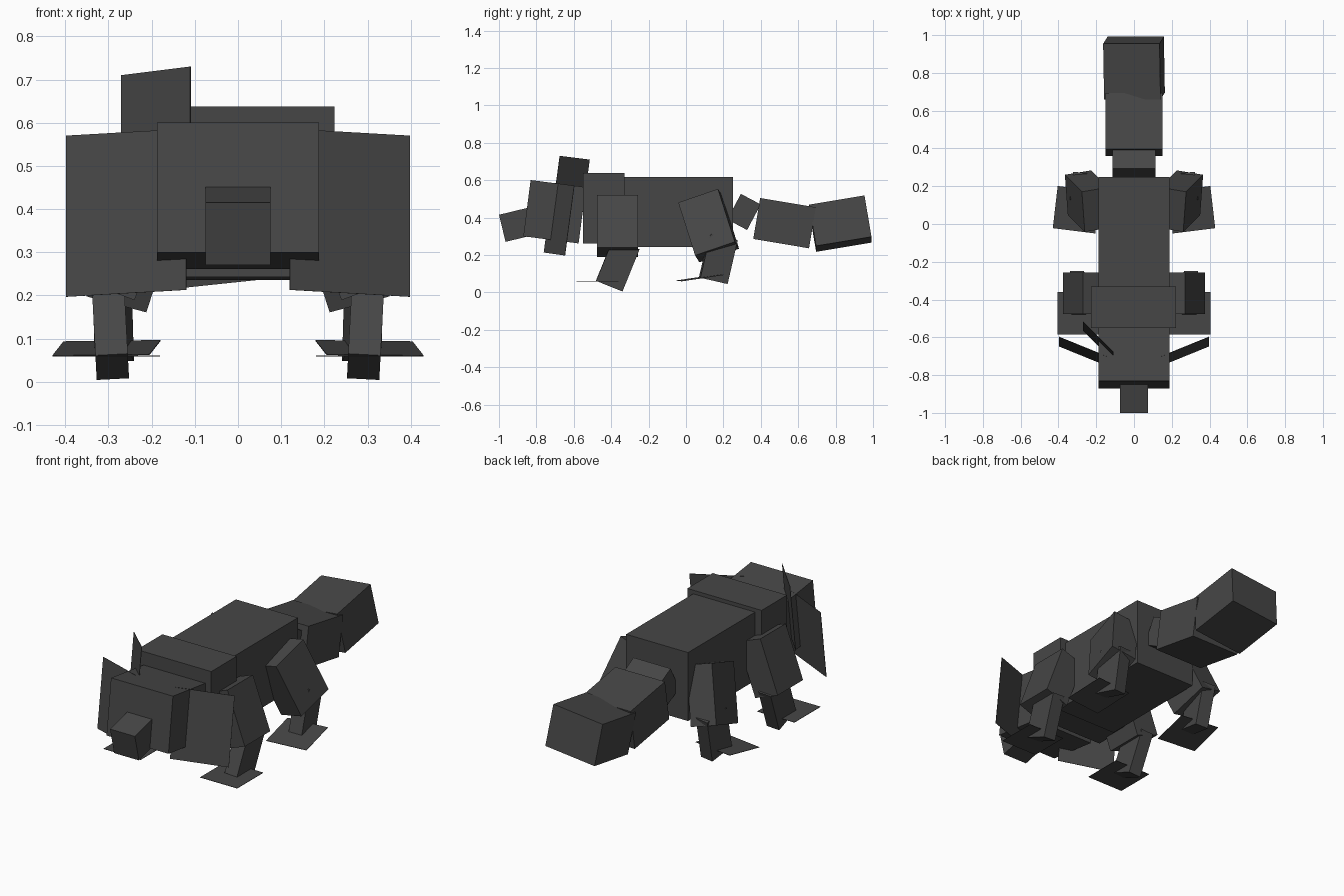
import bpy, bmesh
from math import radians
from mathutils import Matrix, Vector, Euler

cube = bpy.data.objects.get("Cube")
if cube:
    bpy.data.objects.remove(cube, do_unlink=True)

COLOR = (0.062, 0.062, 0.062, 1)
mat = bpy.data.materials.new("charcoal_grey")
mat.use_nodes = True
mat.diffuse_color = COLOR
bsdf = mat.node_tree.nodes["Principled BSDF"]
bsdf.inputs["Base Color"].default_value = COLOR
bsdf.inputs["Roughness"].default_value = 0.9


def finish(name, bm, mirrored=False):
    """Turn a bmesh into an object, optionally reflected across x = 0."""
    if mirrored:
        bmesh.ops.scale(bm, vec=(-1, 1, 1), verts=bm.verts)
        bmesh.ops.reverse_faces(bm, faces=bm.faces)
    mesh = bpy.data.meshes.new(name)
    bm.to_mesh(mesh)
    bm.free()
    mesh.materials.append(mat)
    obj = bpy.data.objects.new(name, mesh)
    bpy.context.collection.objects.link(obj)


def box(name, center, size, rot=(0, 0, 0), mirrored=False):
    """Box turned by Euler degrees, or by a ready 3x3 matrix."""
    if not isinstance(rot, Matrix):
        rot = Euler([radians(a) for a in rot]).to_matrix()
    bm = bmesh.new()
    m = Matrix.Translation(center) @ rot.to_4x4() @ Matrix.Diagonal((*size, 1))
    bmesh.ops.create_cube(bm, size=1, matrix=m)
    finish(name, bm, mirrored)


def plate(name, corner, u, v, mirrored=False):
    """Paper-thin parallelogram spanned by u and v."""
    c, u, v = Vector(corner), Vector(u), Vector(v)
    n = u.cross(v).normalized() * 0.001
    bm = bmesh.new()
    ring = [c, c + u, c + u + v, c + v]
    low = [bm.verts.new(p - n) for p in ring]
    high = [bm.verts.new(p + n) for p in ring]
    bm.faces.new(high)
    bm.faces.new(low[::-1])
    for i in range(4):
        j = (i + 1) % 4
        bm.faces.new((low[i], low[j], high[j], high[i]))
    finish(name, bm, mirrored)


# Torso, shoulders and head
box("body", (0, -0.07, 0.43), (0.375, 0.64, 0.375))
box("shoulders", (-0.002, -0.44, 0.45), (0.45, 0.22, 0.375))
box("head", (0, -0.7025, 0.431), (0.375, 0.298, 0.303), (-7.4, 0, 0))
box("snout", (0, -0.885, 0.366), (0.15, 0.20, 0.149), (13.6, 0, 0))

# Tail segments, the last one slightly rolled
box("tail_base", (0, 0.31, 0.43), (0.225, 0.12, 0.155), (-28, 0, 0))
box("tail_middle", (0, 0.527, 0.37), (0.30, 0.302, 0.222), (-9.5, 0, 0))
box("tail_tip", (0, 0.825, 0.3675), (0.30, 0.30, 0.225), (9.5, -6, 0))

# Single crest fin on the right of the head
plate("crest_fin", (-0.27, -0.565, 0.34), (0.16, -0.16, 0.02), (0, 0.05, 0.37))

# Orientation of the splayed hind thighs
z_axis = Vector((-0.29, -0.29, 0.91)).normalized()
x_axis = Vector((0.07, 0.945, 0.32)).cross(z_axis).normalized()
thigh_rot = Matrix((x_axis, z_axis.cross(x_axis), z_axis)).transposed()

# Paired cheek fins, legs and feet
for side, flip in (("left", False), ("right", True)):
    plate(f"{side}_cheek_fin", (0.12, -0.76, 0.213), (0.278, 0.113, -0.016),
          (0, 0.05, 0.373), flip)
    box(f"{side}_front_upper_leg", (0.255, -0.367, 0.355),
        (0.145, 0.22, 0.30), (0, -20.5, 0), flip)
    box(f"{side}_front_lower_leg", (0.297, -0.365, 0.146),
        (0.075, 0.152, 0.24), (-22, 3, 0), flip)
    plate(f"{side}_front_foot", (0.18, -0.585, 0.06), (0.225, 0, 0),
          (0, 0.225, 0), flip)
    box(f"{side}_hind_upper_leg", (0.244, 0.121, 0.357),
        (0.145, 0.225, 0.31), thigh_rot, flip)
    box(f"{side}_hind_lower_leg", (0.29, 0.173, 0.18),
        (0.075, 0.15, 0.24), (-12.8, 3, 6), flip)
    plate(f"{side}_hind_foot", (0.205, -0.05, 0.063), (0.225, 0.028, -0.003),
          (-0.026, 0.223, 0.033), flip)
